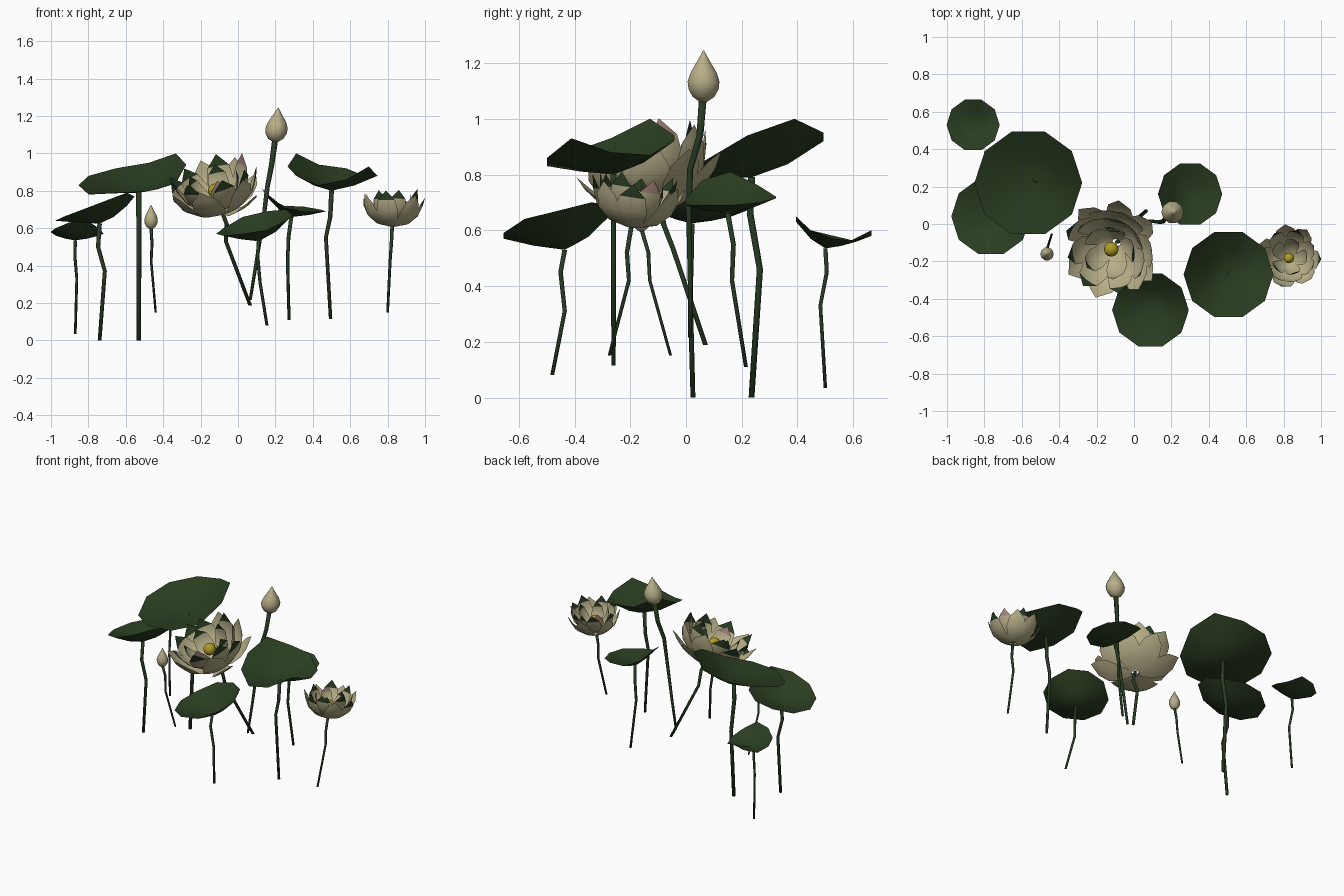
import bpy, bmesh, math, random
from mathutils import Vector, Matrix

if "Cube" in bpy.data.objects:
    bpy.data.objects.remove(bpy.data.objects["Cube"])

random.seed(4)


def material(name, rgb):
    m = bpy.data.materials.new(name)
    m.diffuse_color = (*rgb, 1)
    m.use_nodes = True
    m.node_tree.nodes["Principled BSDF"].inputs["Base Color"].default_value = m.diffuse_color
    return m


LEAF = material("leaf green", (0.023, 0.047, 0.015))
STEM = material("stem green", (0.021, 0.043, 0.017))
CREAM = material("petal cream", (0.47, 0.43, 0.25))
PINK = material("petal pink", (0.40, 0.24, 0.21))
TIP = material("petal tip green", (0.023, 0.047, 0.018))
YELLOW = material("pod yellow", (0.42, 0.33, 0.02))


def finish(bm, name, mats):
    me = bpy.data.meshes.new(name)
    bm.normal_update()
    for f in bm.faces:
        f.smooth = True
    bm.to_mesh(me)
    bm.free()
    for m in mats:
        me.materials.append(m)
    ob = bpy.data.objects.new(name, me)
    bpy.context.collection.objects.link(ob)
    return ob


def rings(bm, centres, radii, sides):
    """Horizontal rings joined into a tube with closed ends."""
    loops = []
    for c, r in zip(centres, radii):
        loops.append([bm.verts.new((c[0] + r * math.cos(2 * math.pi * i / sides),
                                    c[1] + r * math.sin(2 * math.pi * i / sides), c[2]))
                      for i in range(sides)])
    for a, b in zip(loops, loops[1:]):
        for i in range(sides):
            j = (i + 1) % sides
            bm.faces.new((a[i], a[j], b[j], b[i]))
    bm.faces.new(loops[0][::-1])
    bm.faces.new(loops[-1])


def stem(name, pts, r0, r1):
    bm = bmesh.new()
    n = len(pts) - 1
    rings(bm, pts, [r0 + (r1 - r0) * i / n for i in range(n + 1)], 6)
    finish(bm, name, [STEM])


def leaf(name, centre, hub, R, rim):
    """Round pad: hub on the stem, wavy rim heights every 36 degrees from +x."""
    bm = bmesh.new()
    mid = bm.verts.new(hub)
    inner, outer = [], []
    n = len(rim)
    for i, z in enumerate(rim):
        a = 2 * math.pi * i / n
        x, y = centre[0] + R * math.cos(a), centre[1] + R * math.sin(a)
        outer.append(bm.verts.new((x, y, z)))
        inner.append(bm.verts.new((hub[0] + (x - hub[0]) * 0.5, hub[1] + (y - hub[1]) * 0.5,
                                   hub[2] + (z - hub[2]) * 0.36)))
    for i in range(n):
        j = (i + 1) % n
        bm.faces.new((mid, inner[i], inner[j]))
        bm.faces.new((inner[i], outer[i], outer[j], inner[j]))
    finish(bm, name, [LEAF])


def petal(bm, angle, profile, width, tip):
    """Cupped petal bent around the flower axis; the tip row takes its own colour."""
    shape = (0.3, 0.8, 1.0, 0.8, 0.0)
    rows = []
    for (r, z), w in zip(profile, shape):
        cols = (-1, -0.5, 0, 0.5, 1) if w else (0,)
        row = []
        for s in cols:
            a = angle + s * min(w * width / r, 0.8)
            row.append(bm.verts.new((r * math.cos(a), r * math.sin(a), z)))
        rows.append(row)
    for k in range(4):
        a, b = rows[k], rows[k + 1]
        for i in range(4):
            if len(b) > 1:
                bm.faces.new((a[i], b[i], b[i + 1], a[i + 1])).material_index = 0
            else:
                bm.faces.new((a[i], b[0], a[i + 1])).material_index = tip


def flower(name, base, axis, k, spread, tall, loose=()):
    bm = bmesh.new()
    # petal layers: count, profile (radius, height), half width, chance of coloured tip
    layers = [
        (7, [(.018, 0), (.085, .02), (.13, .065), (.152, .12), (.165, .17)], .058, .3),
        (7, [(.016, .01), (.07, .035), (.112, .09), (.13, .145), (.138, .195)], .05, 1.0),
        (5, [(.015, .015), (.05, .04), (.08, .09), (.092, .135), (.09, .175)], .04, 1.0),
    ]
    for n, (count, prof, w, chance) in enumerate(layers):
        for i in range(count):
            g = random.uniform(0.94, 1.06)
            p = [(r * k * spread, z * k * g * tall) for r, z in prof]
            tip = 0
            if random.random() < chance:
                tip = 1 if random.random() < 0.15 else 2
            petal(bm, 2 * math.pi * (i + n * 0.5) / count + random.uniform(-.1, .1),
                  p, w * k * spread, tip)
    # drooping outer petals
    for deg in loose:
        p = [(r * k, z * k) for r, z in
             [(.018, -.005), (.08, .0), (.13, .02), (.165, .045), (.195, .07)]]
        petal(bm, math.radians(deg), p, .055 * k, 0)
    rot = Vector((0, 0, 1)).rotation_difference(Vector(axis)).to_matrix().to_4x4()
    M = Matrix.Translation(base) @ rot
    bm.transform(M)
    finish(bm, name + "_petals", [CREAM, PINK, TIP])
    # seed pod
    bm = bmesh.new()
    bmesh.ops.create_uvsphere(bm, u_segments=12, v_segments=8, radius=0.028 * k)
    bm.transform(M @ Matrix.Translation((0, 0, 0.085 * k)))
    finish(bm, name + "_seed_pod", [YELLOW])


def bud(name, x, y, z0, h, r, lean=0):
    prof = [(.2, 0), (.68, .1), (.95, .25), (1, .4), (.82, .57), (.5, .74), (.22, .89), (.03, 1)]
    bm = bmesh.new()
    rings(bm, [(x + lean * t, y, z0 + h * t) for _, t in prof], [r * s for s, _ in prof], 10)
    finish(bm, name, [CREAM])


# Leaves
leaf("large_leaf", (-.565, .22), (-.53, .235, .79), .288,
     (.94, 1.0, .95, .92, .88, .83, .78, .79, .80, .84))
leaf("right_leaf", (.505, -.27), (.5, -.26, .80), .24,
     (.88, .87, .92, .94, 1.0, .93, .88, .83, .86, .93))
leaf("left_leaf", (-.765, .04), (-.74, .02, .625), .212,
     (.77, .72, .70, .68, .65, .64, .66, .70, .75, .79))
leaf("back_leaf", (.3, .16), (.285, .15, .66), .172,
     (.69, .70, .715, .72, .76, .81, .78, .71, .69, .69))
leaf("small_leaf", (-.86, .53), (-.87, .50, .535), .142,
     (.57, .56, .60, .58, .56, .58, .60, .63, .65, .60))
leaf("front_leaf", (.088, -.46), (.11, -.435, .53), .205,
     (.67, .70, .69, .66, .60, .57, .56, .57, .59, .64))

# Leaf stems
stem("large_leaf_stem", [(-.53, .235, 0), (-.53, .265, .46), (-.53, .23, .66), (-.53, .235, .792)], .012, .015)
stem("right_leaf_stem", [(.495, -.26, .115), (.47, -.26, .55), (.493, -.26, .66), (.5, -.26, .802)], .009, .013)
stem("left_leaf_stem", [(-.74, .025, 0), (-.712, .015, .37), (-.748, .018, .5), (-.74, .02, .625)], .01, .012)
stem("back_leaf_stem", [(.273, .215, .11), (.265, .165, .42), (.27, .17, .55), (.285, .15, .66)], .008, .011)
stem("small_leaf_stem", [(-.87, .5, .035), (-.862, .482, .33), (-.872, .505, .45), (-.87, .5, .535)], .007, .009)
stem("front_leaf_stem", [(.155, -.48, .08), (.118, -.435, .31), (.105, -.45, .45), (.11, -.435, .53)], .008, .01)

# Flowers and their stems
flower("large_flower", (-.09, -.095, .69), (-.26, -.33, .9), 1.42, 1.08, .88, (130, 80, 35, -40))
stem("large_flower_stem", [(.065, .07, .188), (-.065, -.045, .53), (-.06, -.08, .62), (-.09, -.095, .70)], .01, .012)
flower("right_flower", (.825, -.195, .61), (.03, .15, 1), 1.0, 1.04, .95)
stem("right_flower_stem", [(.8, -.275, .15), (.813, -.205, .42), (.82, -.212, .52), (.825, -.195, .62)], .007, .01)

# Buds and their stems
bud("tall_bud", .2, .063, 1.06, .185, .06, .015)
stem("tall_bud_stem", [(.065, .015, .215), (.095, .015, .4), (.14, .01, .68), (.157, .015, .82),
                       (.18, .05, .94), (.198, .06, 1.07)], .008, .016)
bud("small_bud", -.465, -.16, .595, .13, .036)
stem("small_bud_stem", [(-.44, -.055, .15), (-.464, -.13, .42), (-.46, -.135, .52), (-.465, -.16, .605)], .006, .009)
